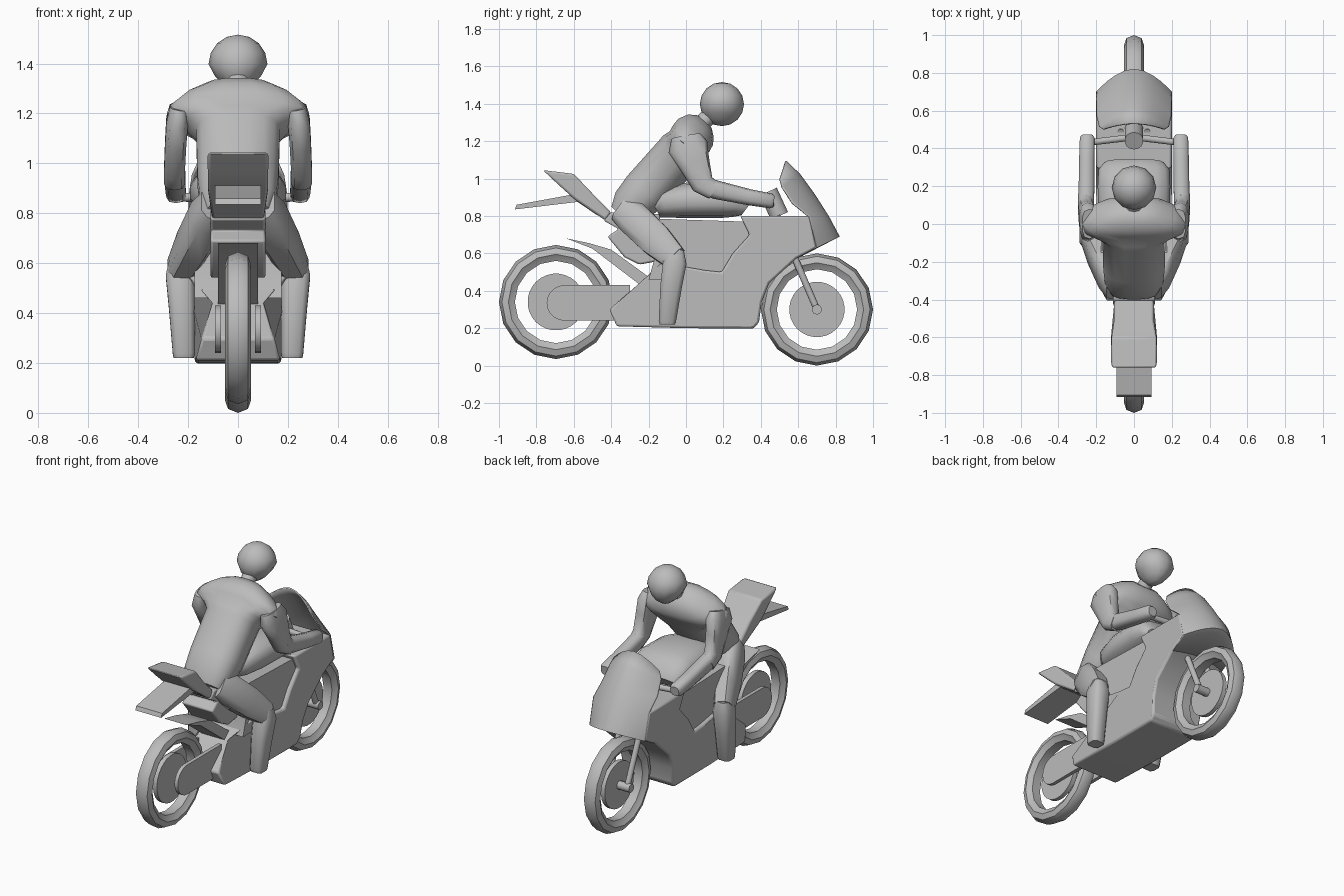
import bpy, bmesh, math
from mathutils import Vector

cube = bpy.data.objects.get("Cube")
if cube:
    bpy.data.objects.remove(cube)

grey = bpy.data.materials.new("plain_grey")
grey.use_nodes = True
grey.diffuse_color = (0.5, 0.5, 0.5, 1)
grey.node_tree.nodes["Principled BSDF"].inputs["Base Color"].default_value = (0.5, 0.5, 0.5, 1)


def finish(name, bm, angle=35):
    bmesh.ops.recalc_face_normals(bm, faces=bm.faces)
    mesh = bpy.data.meshes.new(name)
    bm.to_mesh(mesh)
    bm.free()
    mesh.materials.append(grey)
    ob = bpy.data.objects.new(name, mesh)
    bpy.context.collection.objects.link(ob)
    bpy.ops.object.select_all(action='DESELECT')
    ob.select_set(True)
    bpy.context.view_layer.objects.active = ob
    bpy.ops.object.shade_smooth_by_angle(angle=math.radians(angle))
    return ob


def skin(bm, rings, closed_rows=False):
    """Join equal rings of vertices with quads, capping open ends."""
    n = len(rings[0])
    rows = len(rings)
    for i in range(rows if closed_rows else rows - 1):
        a, b = rings[i], rings[(i + 1) % rows]
        for j in range(n):
            bm.faces.new((a[j], a[(j + 1) % n], b[(j + 1) % n], b[j]))
    if not closed_rows:
        bm.faces.new(rings[0])
        bm.faces.new(rings[-1])


def extrude(name, profile, half_width, bevel=0.0, x=0):
    """Extrude a (y, z) outline across x; half_width may depend on y and z."""
    bm = bmesh.new()
    width = half_width if callable(half_width) else (lambda y, z: half_width)
    rings = [[bm.verts.new((x + s * width(y, z), y, z)) for y, z in profile] for s in (-1, 1)]
    skin(bm, rings)
    ob = finish(name, bm)
    if bevel:
        mod = ob.modifiers.new("soft_edges", 'BEVEL')
        mod.width = bevel
        mod.segments = 2


def loft(name, sections, sides=12, power=1.0, angle=50):
    """Rounded section (centre, half width, half depth) swept along its centres."""
    bm = bmesh.new()
    centres = [Vector(s[0]) for s in sections]
    rings = []
    for i, (c, a, b) in enumerate(sections):
        axis = (centres[min(i + 1, len(centres) - 1)] - centres[max(i - 1, 0)]).normalized()
        side = Vector((1, 0, 0))
        if abs(axis.x) > 0.9:
            side = Vector((0, 1, 0))
        side = (side - axis * side.dot(axis)).normalized()
        up = side.cross(axis)
        ring = []
        for k in range(sides):
            t = math.tau * (k + 0.5) / sides
            u, v = [math.copysign(abs(f) ** power, f) for f in (math.cos(t), math.sin(t))]
            ring.append(bm.verts.new(centres[i] + side * (a * u) + up * (b * v)))
        rings.append(ring)
    skin(bm, rings)
    finish(name, bm, angle)


def tube(name, start, end, radius, sides=10):
    loft(name, [(start, radius, radius), (end, radius, radius)], sides)


def wheel(name, y, z, radius, disc_radius):
    """Faceted tyre ring with a separate centre disc."""
    section = [(-.03, -.085), (-.04, -.066), (-.052, -.05), (-.04, -.016), (0, 0),
               (.04, -.016), (.052, -.05), (.04, -.066), (.03, -.085)]
    bm = bmesh.new()
    rings = []
    for k in range(16):
        t = math.tau * k / 16
        rings.append([bm.verts.new((x, y + (radius + d) * math.cos(t), z + (radius + d) * math.sin(t)))
                      for x, d in section])
    skin(bm, rings, closed_rows=True)
    finish(name + "_tyre", bm, 45)
    tube(name + "_disc", (-.014, y, z), (.014, y, z), disc_radius, 28)


# Wheels and axle
wheel("rear_wheel", -.695, .34, .305, .152)
wheel("front_wheel", .70, .30, .30, .148)
tube("front_axle", (-.1, .70, .30), (.1, .70, .30), .027)

# Lower fairing: one body, narrower at the belly and the tail end
def fairing_width(y, z):
    if y < -.2:
        return .11 + max(0, .44 - z) * .26
    return min(.2, .172 + (z - .2) * .1)

extrude("side_fairing", [(.66, .80), (.29, .80), (.34, .70), (.25, .60), (.19, .50), (.1, .51),
                         (-.13, .55), (-.25, .44), (-.41, .30), (-.37, .21), (0, .2), (.36, .198),
                         (.39, .23), (.405, .34), (.445, .44), (.59, .572), (.70, .63)],
        fairing_width, .012)
extrude("frame_panel", [(-.16, .785), (.31, .77), (.36, .70), (.25, .46), (-.2, .46), (-.16, .6)], .175)

# Windscreen and nose: curved rows from the top edge to below the nose
bm = bmesh.new()
rows = []
for yc, zc, ys, zs, w in [(.535, 1.096, .503, 1.0, .165), (.61, 1.025, .515, .955, .185),
                          (.69, .915, .57, .87, .198), (.765, .797, .66, .797, .2),
                          (.822, .69, .70, .63, .2), (.62, .585, .59, .572, .19)]:
    row = []
    for k in range(13):
        t = math.pi / 2 * (k / 6 - 1)
        f = abs(math.sin(t)) ** 1.8
        row.append(bm.verts.new((w * math.sin(t), yc + (ys - yc) * f, zc + (zs - zc) * f)))
    rows.append(row)
for a, b in zip(rows, rows[1:]):
    for j in range(12):
        bm.faces.new((a[j], a[j + 1], b[j + 1], b[j]))
cowl = finish("windscreen_and_nose", bm, 50)
shell = cowl.modifiers.new("thickness", 'SOLIDIFY')
shell.thickness = .008

# Tank, seat and tail
loft("fuel_tank", [((0, -.165, .845), .12, .06), ((0, -.12, .868), .16, .08), ((0, .01, .884), .19, .096),
                   ((0, .2, .885), .195, .097), ((0, .28, .865), .19, .077), ((0, .32, .835), .16, .04)],
     16, .75)
extrude("seat_body", [(-.14, .56), (-.25, .54), (-.33, .58), (-.42, .69), (-.36, .73),
                      (-.44, .775), (-.4, .82), (-.14, .81)], .11, .01)
extrude("seat_cowl", [(-.765, 1.045), (-.6, 1.025), (-.5, .92), (-.40, .82), (-.43, .775),
                      (-.6, .893), (-.68, .965)],
        lambda y, z: .122 if y < -.55 else .105, .012)
extrude("tail_plate", [(-.915, .835), (-.905, .86), (-.62, .912), (-.5, .83), (-.47, .80), (-.58, .875)], .092)
extrude("rear_hugger", [(-.64, .68), (-.52, .655), (-.4, .62), (-.18, .46), (-.25, .435), (-.5, .625)], .08)

# Swing arm plates with rounded rear ends
arm = [(-.65 + .095 * math.cos(a), .335 + .095 * math.sin(a))
       for a in [math.pi / 2 + math.pi * k / 10 for k in range(11)]]
arm += [(-.3, .24), (-.3, .43)]

for s, side in ((1, "left"), (-1, "right")):
    extrude(side + "_swing_arm", arm, .012, 0, s * .08)
    tube(side + "_fork", (s * .07, .70, .30), (s * .07, .485, .80), .018)
    tube(side + "_handlebar", (0, .46, .86), (s * .25, .43, .865), .018)

    # Rider limbs
    loft(side + "_upper_arm", [((s * .235, .0, 1.225), .04, .08), ((s * .244, .01, 1.17), .045, .108),
                               ((s * .25, .045, 1.08), .044, .084), ((s * .255, .09, .97), .043, .062),
                               ((s * .255, .15, .935), .043, .05)], 10, .7)
    loft(side + "_forearm", [((s * .255, .08, .97), .043, .045), ((s * .252, .16, .94), .043, .05),
                             ((s * .25, .34, .90), .042, .043), ((s * .248, .455, .88), .04, .04),
                             ((s * .248, .47, .878), .03, .03)], 10, .7)
    loft(side + "_thigh", [((s * .085, -.34, .83), .07, .075), ((s * .12, -.28, .785), .075, .095),
                           ((s * .185, -.16, .67), .065, .092), ((s * .232, -.06, .575), .055, .068)], 8, .55)
    loft(side + "_lower_leg", [((s * .23, -.055, .62), .045, .045), ((s * .232, -.06, .55), .06, .066),
                               ((s * .225, -.08, .42), .054, .06), ((s * .217, -.1, .235), .046, .048),
                               ((s * .217, -.1, .22), .042, .042)], 8, .55)

tube("steering_head", (0, .50, .80), (0, .44, .93), .05, 14)

# Rider torso with broad, sloping shoulder cap
loft("torso", [((0, -.35, .80), .13, .07), ((0, -.30, .85), .155, .11), ((0, -.22, .93), .165, .128),
               ((0, -.05, 1.12), .17, .128), ((0, -.025, 1.15), .21, .128), ((0, .0, 1.18), .29, .115),
               ((0, .028, 1.215), .275, .122), ((0, .052, 1.25), .225, .118), ((0, .08, 1.283), .155, .092),
               ((0, .1, 1.305), .085, .05)], 16, .8, 60)

# Neck and head, narrowing toward the chin
tube("neck", (0, .06, 1.27), (0, .16, 1.37), .045)
bm = bmesh.new()
bmesh.ops.create_uvsphere(bm, u_segments=12, v_segments=8, radius=.118)
for v in bm.verts:
    if v.co.z < -.01:
        v.co.x *= 1 + 3 * v.co.z
bmesh.ops.translate(bm, verts=bm.verts, vec=(0, .192, 1.398))
finish("head", bm, 40)
